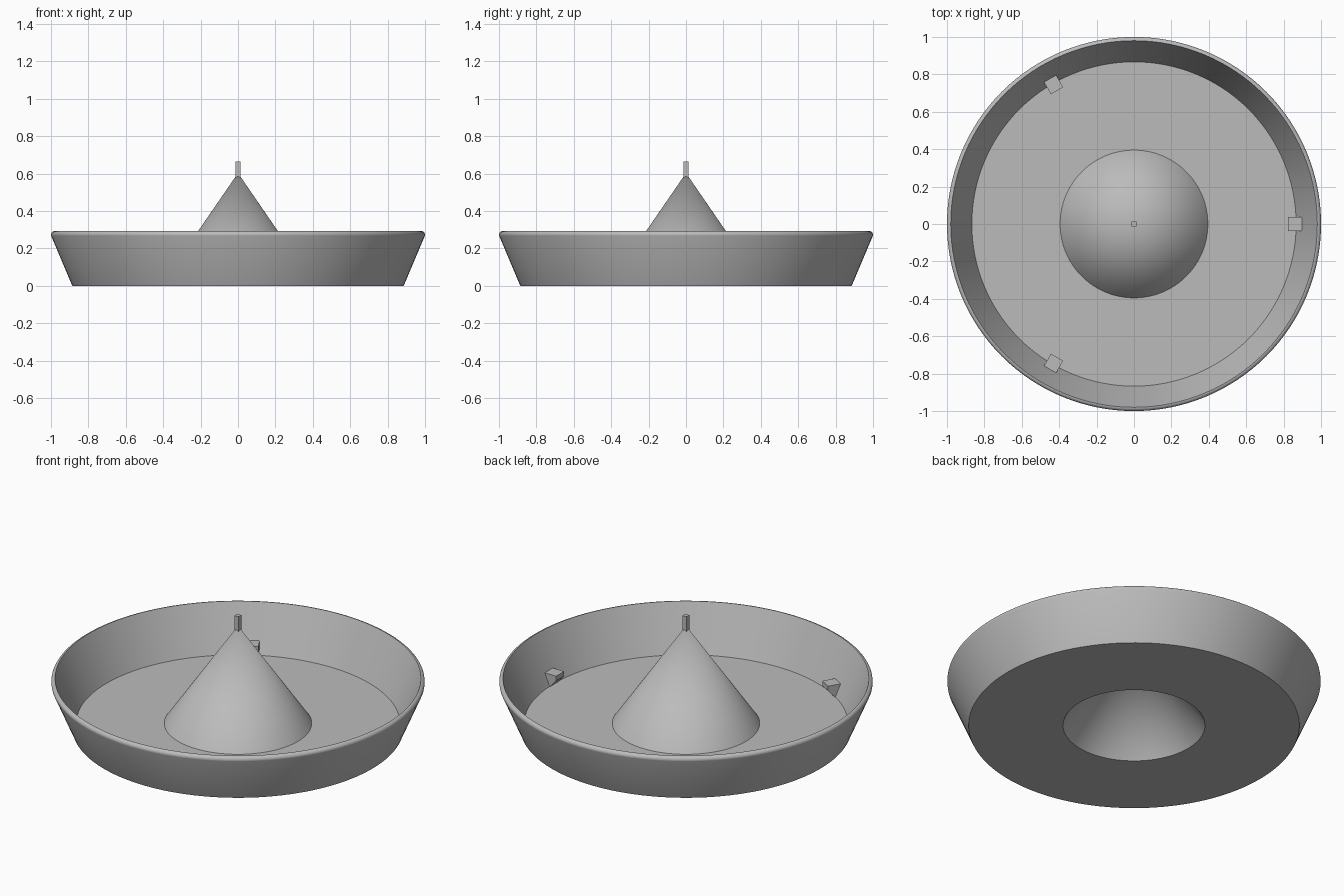
import bpy, bmesh
from math import cos, sin, pi, radians

cube = bpy.data.objects.get("Cube")
if cube:
    bpy.data.objects.remove(cube, do_unlink=True)

GREY = (0.5, 0.5, 0.5, 1)
grey = bpy.data.materials.new("plain_grey")
grey.use_nodes = True
grey.diffuse_color = GREY
grey.node_tree.nodes["Principled BSDF"].inputs["Base Color"].default_value = GREY


def finish(name, bm):
    bmesh.ops.recalc_face_normals(bm, faces=bm.faces[:])
    mesh = bpy.data.meshes.new(name)
    bm.to_mesh(mesh)
    bm.free()
    mesh.materials.append(grey)
    obj = bpy.data.objects.new(name, mesh)
    bpy.context.collection.objects.link(obj)
    return obj


def lathe(name, profile, steps=128):
    """Spin an open (radius, z) profile that starts and ends on the axis."""
    bm = bmesh.new()
    verts = [bm.verts.new((r, 0, z)) for r, z in profile]
    edges = [bm.edges.new(pair) for pair in zip(verts, verts[1:])]
    bmesh.ops.spin(bm, geom=verts + edges, cent=(0, 0, 0), axis=(0, 0, 1),
                   angle=2 * pi, steps=steps)
    bmesh.ops.remove_doubles(bm, verts=bm.verts[:], dist=0.0001)
    obj = finish(name, bm)
    bpy.ops.object.select_all(action='DESELECT')
    obj.select_set(True)
    bpy.context.view_layer.objects.active = obj
    bpy.ops.object.shade_smooth_by_angle(angle=radians(30))
    return obj


# Flared dish with a rounded outer lip and a hollow central cone
FLOOR = 0.028
lip = [(0.98 + 0.02 * cos(a), 0.273 + 0.02 * sin(a))
       for a in (radians(d) for d in range(-15, 91, 15))]
lathe("dish_with_cone",
      [(0, 0.553), (0.38, 0), (0.886, 0)] + lip +
      [(0.867, FLOOR), (0.395, FLOOR), (0, 0.603)])

# Square pin on the tip of the cone
bm = bmesh.new()
bmesh.ops.create_cube(bm, size=1)
bmesh.ops.scale(bm, vec=(0.026, 0.026, 0.095), verts=bm.verts[:])
bmesh.ops.translate(bm, vec=(0, 0, 0.6175), verts=bm.verts[:])
finish("tip_pin", bm)

# Three catches spaced around the inner wall
CATCH = [(0.823, 0.1), (0.823, 0.072), (0.862, FLOOR), (0.87, FLOOR), (0.9, 0.1)]
for i in range(3):
    bm = bmesh.new()
    face = bm.faces.new([bm.verts.new((r, -0.0375, z)) for r, z in CATCH])
    side = bmesh.ops.extrude_face_region(bm, geom=[face])["geom"]
    bmesh.ops.translate(bm, vec=(0, 0.075, 0),
                        verts=[v for v in side if isinstance(v, bmesh.types.BMVert)])
    catch = finish(f"wall_catch_{i + 1}", bm)
    catch.rotation_euler.z = i * 2 * pi / 3
